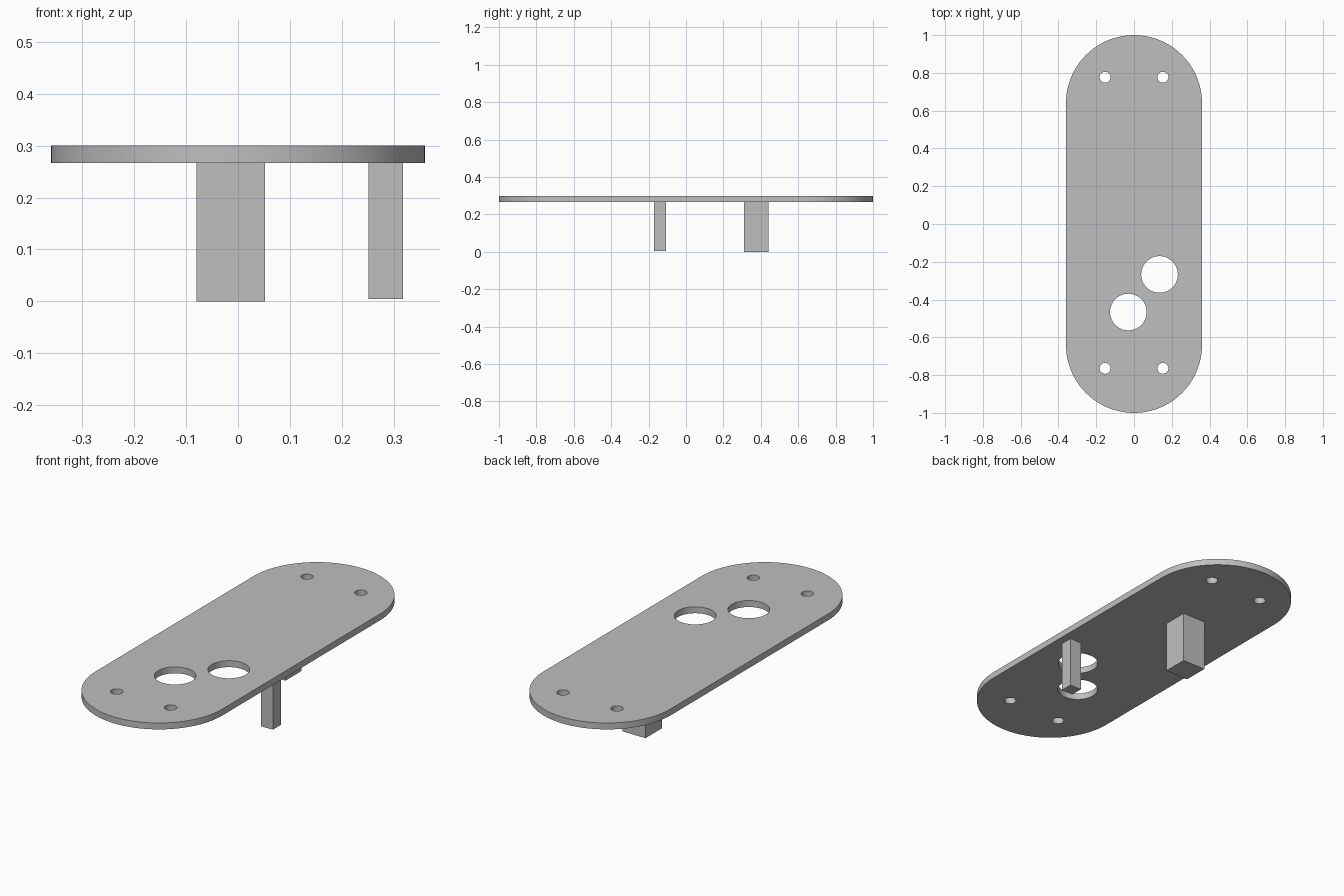
import bpy, bmesh, math

if "Cube" in bpy.data.objects:
    bpy.data.objects.remove(bpy.data.objects["Cube"])

grey = bpy.data.materials.new("plain grey")
grey.diffuse_color = (0.52, 0.52, 0.52, 1)
grey.use_nodes = True
grey.node_tree.nodes["Principled BSDF"].inputs["Base Color"].default_value = grey.diffuse_color

TOP, BOTTOM = 0.30, 0.267
RADIUS, HALF_LENGTH = 0.36, 1.0


def arc(cx, cy, r, start, sweep, steps):
    return [(cx + r * math.cos(start + sweep * i / steps),
             cy + r * math.sin(start + sweep * i / steps)) for i in range(steps)]


def add_loop(curve, points):
    spline = curve.splines.new('POLY')
    spline.points.add(len(points) - 1)
    for p, (x, y) in zip(spline.points, points):
        p.co = (x, y, 0, 1)
    spline.use_cyclic_u = True


def add_block(name, x0, x1, y0, y1, z0, z1):
    bpy.ops.mesh.primitive_cube_add(size=1, location=((x0 + x1) / 2, (y0 + y1) / 2, (z0 + z1) / 2))
    obj = bpy.context.object
    obj.name = name
    obj.scale = (x1 - x0, y1 - y0, z1 - z0)
    bpy.ops.object.transform_apply(location=False, rotation=False, scale=True)
    obj.data.materials.append(grey)


# Plate outline: straight sides with a half circle at each end
curve = bpy.data.curves.new("plate_profile", 'CURVE')
curve.dimensions = '2D'
curve.fill_mode = 'BOTH'
curve.extrude = (TOP - BOTTOM) / 2
end = HALF_LENGTH - RADIUS
outline = arc(0, end, RADIUS, 0, math.pi, 48) + [(-RADIUS, end)]
outline += arc(0, -end, RADIUS, math.pi, math.pi, 48) + [(RADIUS, -end)]
add_loop(curve, outline)

# Four screw holes and two large holes
for x in (-0.153, 0.153):
    for y in (0.777, -0.764):
        add_loop(curve, arc(x, y, 0.029, 0, math.tau, 32))
for x, y in ((0.135, -0.267), (-0.03, -0.466)):
    add_loop(curve, arc(x, y, 0.097, 0, math.tau, 48))

# Turn the filled profile into a clean mesh
profile = bpy.data.objects.new("plate_profile", curve)
bpy.context.collection.objects.link(profile)
bpy.context.view_layer.update()
mesh = bpy.data.meshes.new_from_object(profile.evaluated_get(bpy.context.evaluated_depsgraph_get()))
bpy.data.objects.remove(profile)
bm = bmesh.new()
bm.from_mesh(mesh)
bmesh.ops.remove_doubles(bm, verts=bm.verts, dist=1e-5)
bmesh.ops.recalc_face_normals(bm, faces=bm.faces)
bm.to_mesh(mesh)
bm.free()
mesh.materials.clear()
mesh.materials.append(grey)
plate = bpy.data.objects.new("plate", mesh)
plate.location.z = (TOP + BOTTOM) / 2
bpy.context.collection.objects.link(plate)
bpy.ops.object.select_all(action='DESELECT')
plate.select_set(True)
bpy.context.view_layer.objects.active = plate
bpy.ops.object.shade_smooth_by_angle(angle=math.radians(30))

# Posts under the plate
add_block("wide_post", -0.08, 0.052, 0.31, 0.442, 0, BOTTOM)
add_block("narrow_post", 0.252, 0.318, -0.172, -0.106, 0.004, BOTTOM)
